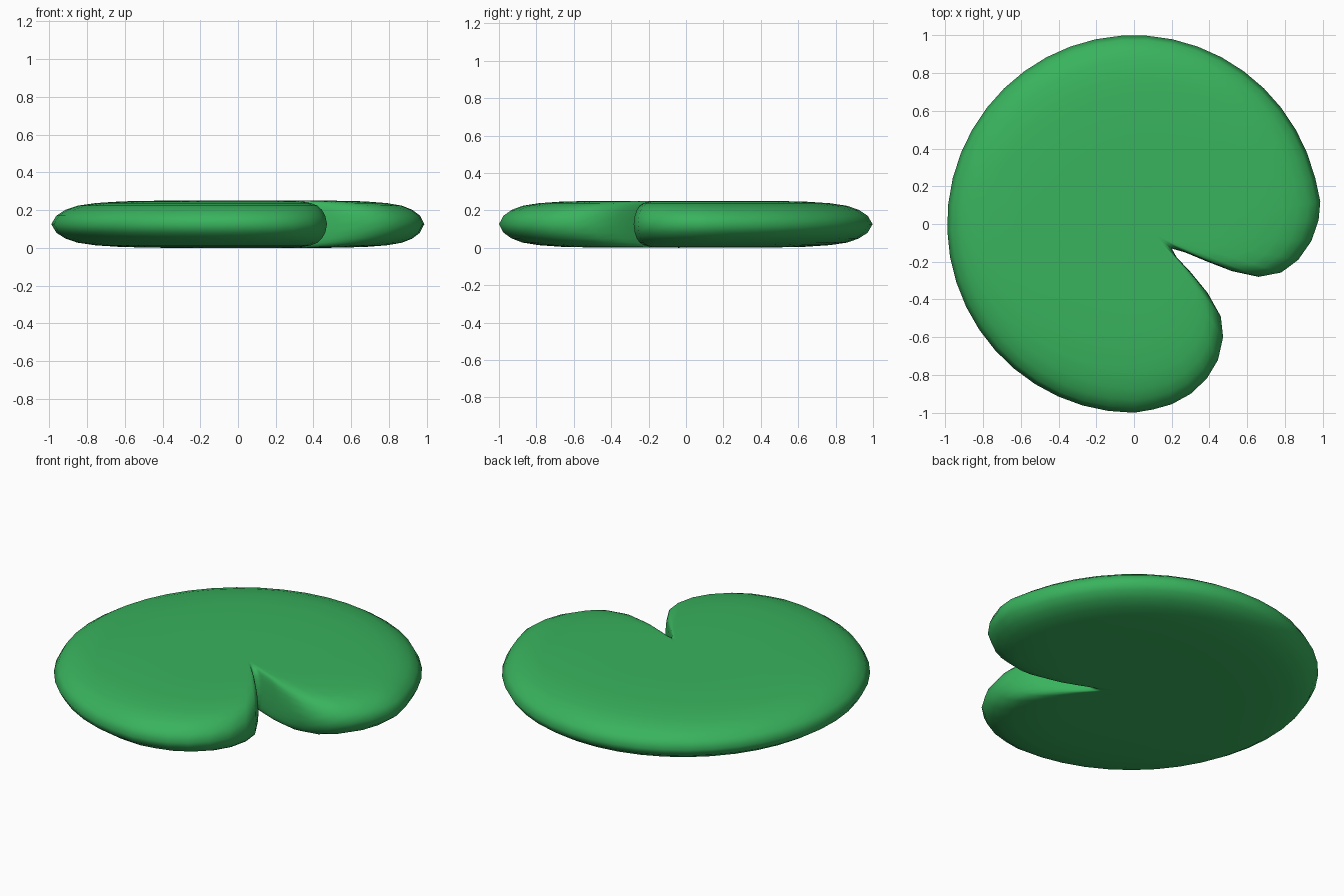
import bpy, bmesh, math

if "Cube" in bpy.data.objects:
    bpy.data.objects.remove(bpy.data.objects["Cube"])

# Outline: large arc plus two rounded lobes meeting at the notch tip
arc = [(0.99 * math.cos(math.radians(a)), math.sin(math.radians(a)))
       for a in range(14, 271, 8)]
lower_lobe = [(0.1, -0.983), (0.2, -0.955), (0.3, -0.9), (0.385, -0.82), (0.445, -0.72),
              (0.472, -0.6), (0.46, -0.49), (0.39, -0.365), (0.30, -0.255), (0.225, -0.175)]
upper_lobe = [(0.2, -0.13), (0.27, -0.15), (0.39, -0.2), (0.52, -0.25), (0.66, -0.28),
              (0.78, -0.257), (0.87, -0.19), (0.94, -0.09), (0.978, 0.02), (0.987, 0.12)]
outline = arc + lower_lobe + upper_lobe

# Rounded edge profile: (scale towards hub, half height)
hub, mid = (0.08, -0.04), 0.126
half = [(0.975, 0.045), (0.93, 0.076), (0.87, 0.098), (0.78, 0.112),
        (0.65, 0.121), (0.45, 0.125), (0.2, 0.125)]
profile = [(s, -h) for s, h in reversed(half)] + [(1, 0)] + half

bm = bmesh.new()
rings = [[bm.verts.new((hub[0] + (x - hub[0]) * s, hub[1] + (y - hub[1]) * s, mid + h))
          for x, y in outline] for s, h in profile]
n = len(outline)
for a, b in zip(rings, rings[1:]):
    for i in range(n):
        j = (i + 1) % n
        bm.faces.new((a[i], a[j], b[j], b[i]))

# Flat top and bottom centres
for ring, z in ((rings[0], 0.0), (rings[-1], 0.251)):
    c = bm.verts.new((hub[0], hub[1], z))
    for i in range(n):
        bm.faces.new((ring[i], ring[(i + 1) % n], c))
bmesh.ops.recalc_face_normals(bm, faces=bm.faces)

mesh = bpy.data.meshes.new("lily_pad")
bm.to_mesh(mesh)
bm.free()
for p in mesh.polygons:
    p.use_smooth = True
pad = bpy.data.objects.new("lily_pad", mesh)
bpy.context.collection.objects.link(pad)

mat = bpy.data.materials.new("leaf_green")
mat.diffuse_color = (0.04, 0.45, 0.11, 1)
mat.use_nodes = True
mat.node_tree.nodes["Principled BSDF"].inputs["Base Color"].default_value = mat.diffuse_color
mesh.materials.append(mat)
